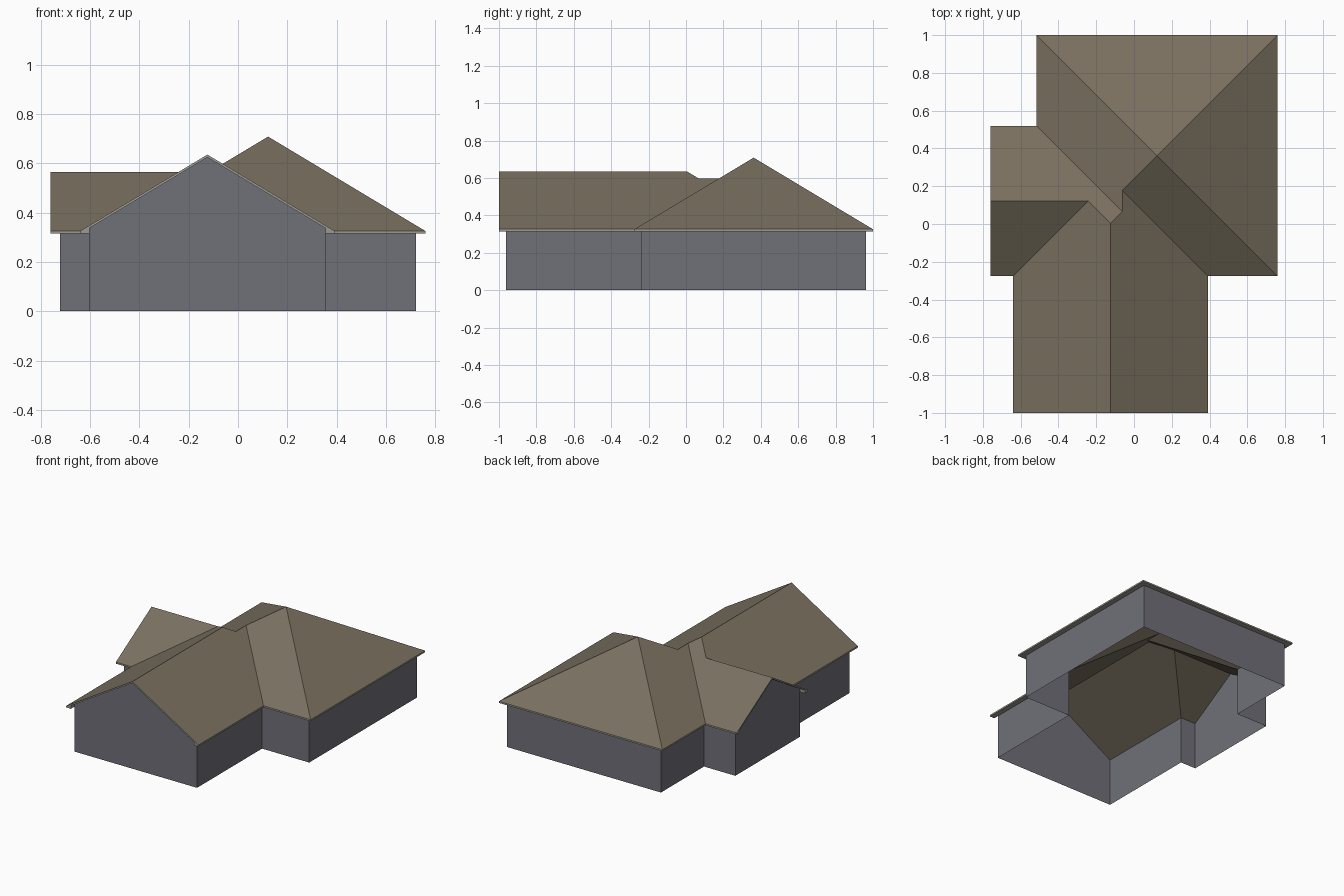
import bpy
from mathutils import Vector

if "Cube" in bpy.data.objects:
    bpy.data.objects.remove(bpy.data.objects["Cube"])

SLOPE = 0.6      # roof rise per unit of run
EAVE = 0.326     # top of roof at the eaves
THICK = 0.011    # roof slab thickness
LOW = EAVE - THICK
D = 0.037        # eave overhang


def material(name, rgb):
    m = bpy.data.materials.new(name)
    m.diffuse_color = (*rgb, 1)
    m.use_nodes = True
    m.node_tree.nodes["Principled BSDF"].inputs["Base Color"].default_value = m.diffuse_color
    return m


roof_mat = material("roof_brown", (0.19, 0.16, 0.115))
trim_mat = material("trim_light", (0.34, 0.32, 0.285))
wall_mat = material("wall_grey", (0.16, 0.16, 0.19))


def make(name, faces, mats, indices=None):
    """Build an object from a list of faces given as point loops."""
    verts, lookup, loops = [], {}, []
    for face in faces:
        loop = []
        for p in face:
            key = tuple(round(c, 5) for c in p)
            if key not in lookup:
                lookup[key] = len(verts)
                verts.append(key)
            loop.append(lookup[key])
        loops.append(loop)
    me = bpy.data.meshes.new(name)
    me.from_pydata(verts, [], loops)
    for m in mats:
        me.materials.append(m)
    if indices:
        for poly, i in zip(me.polygons, indices):
            poly.material_index = i
    ob = bpy.data.objects.new(name, me)
    bpy.context.collection.objects.link(ob)
    return ob


# Eave outline, counter-clockwise; edges 0 and 7 are gables
outline = [Vector(p) for p in (
    (-0.64, -1), (0.392, -1), (0.392, -0.276), (0.76, -0.276), (0.76, 1),
    (-0.516, 1), (-0.516, 0.52), (-0.76, 0.52), (-0.76, -0.276), (-0.64, -0.276))]
N = len(outline)
GABLES = (0, 7)


def inward(i):
    u = (outline[(i + 1) % N] - outline[i % N]).normalized()
    return Vector((-u.y, u.x))


def at(p, z):
    return (p.x, p.y, z)


# Roof: plan points with their run from the eave
pts = {i: (p.x, p.y, 0) for i, p in enumerate(outline)}
pts.update(A=(0.122, 0.362, 0.638), B=(-0.062, 0.178, 0.454),
           C=(-0.062, 0.066, 0.454), D=(-0.124, 0.004, 0.516),
           E=(-0.242, 0.122, 0.398), R=(-0.124, -1, 0.516),
           L=(-0.76, 0.122, 0.398))
slopes = [(5, "A", 4), (4, "A", 3), (2, 3, "A", "B"), (5, 6, "C", "B", "A"),
          (1, 2, "B", "C", "D", "R"), (0, "R", "D", "E", 9),
          (7, "L", "E", "D", "C", 6), (8, 9, "E", "L")]
rim = [0, "R", 1, 2, 3, 4, 5, 6, 7, "L", 8, 9]


def rp(k, drop=0.0):
    x, y, h = pts[k]
    return Vector((x, y, EAVE + SLOPE * h - drop))


faces, idx = [], []
for s in slopes:
    top = [rp(k) for k in s]
    n = sum((a.cross(b) for a, b in zip(top, top[1:] + top[:1])), Vector())
    s = s if n.z > 0 else s[::-1]
    faces += [[rp(k) for k in s], [rp(k, THICK) for k in s[::-1]]]
    idx += [0, 0]
for a, b in zip(rim, rim[1:] + rim[:1]):
    faces.append([rp(a, THICK), rp(b, THICK), rp(b), rp(a)])
    idx.append(1)
make("roof", faces, [roof_mat, trim_mat], idx)

# Walls: inset outline, gable walls rise to the roof underside
wall = [p + (inward(i - 1) + inward(i)) * D for i, p in enumerate(outline)]
WTOP = LOW + SLOPE * D
faces = []
for i in range(N):
    a, b = wall[i], wall[(i + 1) % N]
    f = [at(a, 0), at(b, 0), at(b, WTOP)]
    if i in GABLES:
        f.append(at((a + b) / 2, WTOP + SLOPE * (b - a).length / 2))
    faces.append(f + [at(a, WTOP)])
make("walls", faces, [wall_mat])

# Eave boxes: flat soffits, closed at the gable ends
faces = []
for i in range(N):
    j = (i + 1) % N
    a, b = outline[i], outline[j]
    if i in GABLES:
        out = -inward(i) * D
        wa, wb = wall[i], wall[j]
        ia, ib = wa + out, wb + out
        faces += [[at(a, LOW), at(ia, LOW), at(ia, WTOP)],
                  [at(ib, LOW), at(b, LOW), at(ib, WTOP)],
                  [at(ia, LOW), at(wa, LOW), at(wa, WTOP), at(ia, WTOP)],
                  [at(wb, LOW), at(ib, LOW), at(ib, WTOP), at(wb, WTOP)]]
    else:
        ia, ib = wall[i].copy(), wall[j].copy()
        if (i - 1) % N in GABLES:
            ia -= inward(i - 1) * D
        if j in GABLES:
            ib -= inward(j) * D
        faces.append([at(ia, LOW), at(ib, LOW), at(b, LOW), at(a, LOW)])
make("eave_soffits", faces, [trim_mat])
